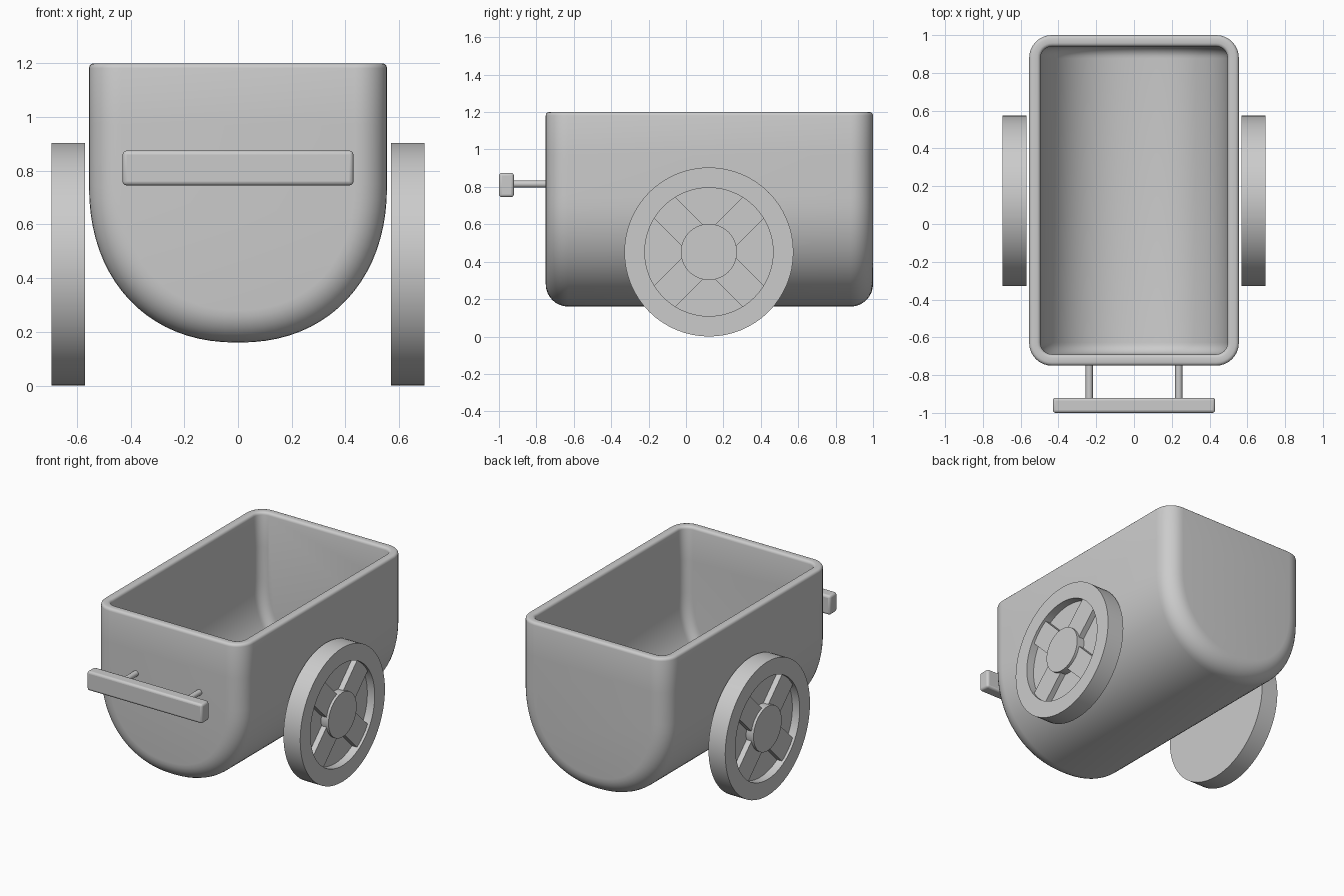
import bpy, bmesh, math
from mathutils import Matrix, Vector

if "Cube" in bpy.data.objects:
    bpy.data.objects.remove(bpy.data.objects["Cube"])


def make_object(name, bm, bevel=0.0):
    bmesh.ops.recalc_face_normals(bm, faces=bm.faces[:])
    me = bpy.data.meshes.new(name)
    bm.to_mesh(me)
    bm.free()
    ob = bpy.data.objects.new(name, me)
    bpy.context.collection.objects.link(ob)
    if bevel:
        add_bevel(ob, bevel)
    return ob


def add_bevel(ob, width):
    m = ob.modifiers.new("bevel", 'BEVEL')
    m.width, m.segments = width, 3
    m.limit_method, m.angle_limit = 'ANGLE', math.radians(45)


def smooth(ob, angle=35):
    bpy.ops.object.select_all(action='DESELECT')
    ob.select_set(True)
    bpy.context.view_layer.objects.active = ob
    bpy.ops.object.shade_smooth_by_angle(angle=math.radians(angle))


def add_box(bm, center, size, rot=Matrix.Identity(4)):
    mat = Matrix.Translation(center) @ rot @ Matrix.Diagonal((*size, 1))
    bmesh.ops.create_cube(bm, size=1, matrix=mat)


# Tub: U-shaped section lofted along y with rounded ends
HALF_W, BOTTOM, TOP, SPRING = 0.555, 0.16, 1.2, 0.75
FRONT, BACK, ROUND = -0.75, 1.0, 0.12


def u_section(inset):
    w, h, n = HALF_W - inset, SPRING - BOTTOM - inset, 40
    pts = [(w, TOP), (w, 0.97)]
    for i in range(n + 1):
        a = math.pi * i / n
        c, s = math.cos(a), math.sin(a)
        x = math.copysign(abs(c) ** (2 / 2.2), c) * w
        pts.append((x, SPRING - abs(s) ** (2 / 2.2) * h))
    return pts + [(-w, 0.97), (-w, TOP)]


bm = bmesh.new()
steps = 8
front_end = []
for i in range(steps + 1):
    a = math.pi / 2 * i / steps
    front_end.append((ROUND * (1 - math.sin(a)), ROUND * (1 - math.cos(a))))
stations = [(FRONT + d, ins) for ins, d in front_end]
stations += [(BACK - d, ins) for ins, d in reversed(front_end)]
rings = [[bm.verts.new((x, y, z)) for x, z in u_section(ins)] for y, ins in stations]
for a, b in zip(rings, rings[1:]):
    for i in range(len(a) - 1):
        bm.faces.new((a[i], a[i + 1], b[i + 1], b[i]))
bm.faces.new(rings[0])
bm.faces.new(rings[-1])
tub = make_object("tub", bm)
# make sure the normals point outwards so the wall grows inwards
lowest = min(tub.data.polygons, key=lambda p: p.center.z)
if lowest.normal.z > 0:
    tub.data.flip_normals()
wall = tub.modifiers.new("wall", 'SOLIDIFY')
wall.thickness, wall.offset, wall.use_even_offset = 0.06, -1, True
add_bevel(tub, 0.018)
smooth(tub, 40)

# Wheels: turned disc with recessed web, plus four broad diagonal spokes
R, CY = 0.452, 0.1225
profile = [(0.57, 0), (0.57, R), (0.695, R), (0.695, 0.343),
           (0.64, 0.343), (0.64, 0.15), (0.695, 0.15), (0.695, 0)]
for side, label in ((1, "right"), (-1, "left")):
    bm = bmesh.new()
    vs = [bm.verts.new((side * x, 0, r)) for x, r in profile]
    es = [bm.edges.new(p) for p in zip(vs, vs[1:])]
    bmesh.ops.spin(bm, geom=vs + es, axis=(1, 0, 0), cent=(0, 0, 0),
                   angle=2 * math.pi, steps=64, use_duplicate=False)
    bmesh.ops.remove_doubles(bm, verts=bm.verts[:], dist=1e-4)
    wheel = make_object(label + "_wheel", bm)
    wheel.location = (0, CY, R)
    smooth(wheel)

    bm = bmesh.new()
    for k in range(4):
        rot = Matrix.Rotation(math.pi / 4 + k * math.pi / 2, 4, 'X')
        center = rot @ Vector((side * 0.655, 0, 0.235))
        add_box(bm, center, (0.045, 0.16, 0.23), rot)
    spokes = make_object(label + "_wheel_spokes", bm)
    spokes.location = (0, CY, R)

# Handle: push bar on two short rods
bm = bmesh.new()
add_box(bm, (0, -0.96, 0.81), (0.86, 0.08, 0.13))
smooth(make_object("handle_bar", bm, 0.015))

for side, label in ((1, "right"), (-1, "left")):
    bm = bmesh.new()
    bmesh.ops.create_cone(bm, cap_ends=True, segments=24, radius1=0.019, radius2=0.019,
                          depth=0.22, matrix=Matrix.Translation((side * 0.237, -0.83, 0.815))
                          @ Matrix.Rotation(math.pi / 2, 4, 'X'))
    smooth(make_object(label + "_handle_rod", bm))
